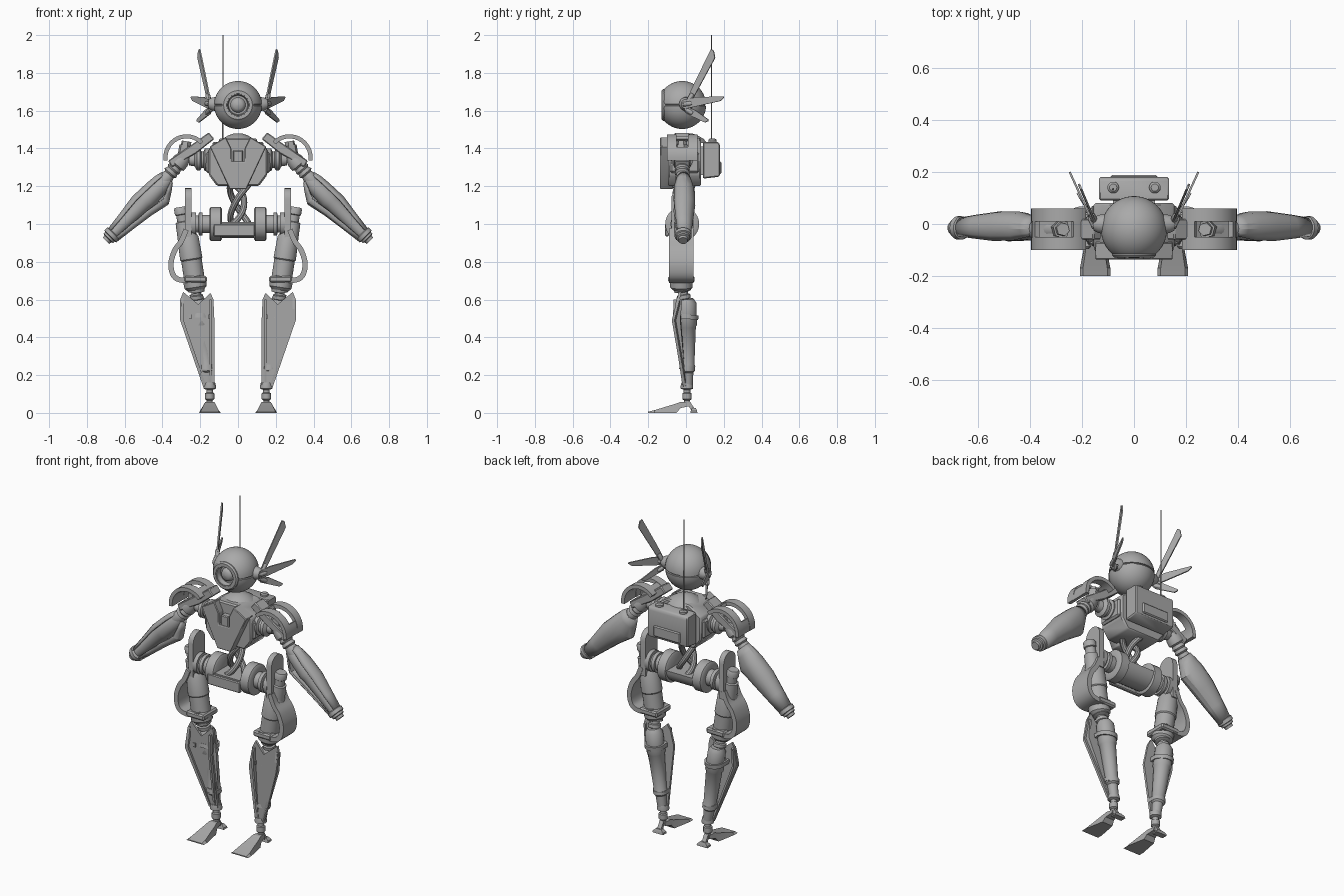
import bpy, bmesh, math
from mathutils import Vector, Matrix

if "Cube" in bpy.data.objects:
    bpy.data.objects.remove(bpy.data.objects["Cube"])

grey = bpy.data.materials.new("plain grey")
grey.diffuse_color = (0.4, 0.4, 0.4, 1)
grey.use_nodes = True
grey.node_tree.nodes["Principled BSDF"].inputs["Base Color"].default_value = grey.diffuse_color
XZ = Matrix(((1, 0, 0), (0, 0, 1), (0, 1, 0)))   # outline (x, z), depth y
YZ = Matrix(((0, 0, 1), (1, 0, 0), (0, 1, 0)))   # outline (y, z), depth x
XY = Matrix.Identity(3)


def finish(name, bm, mirror=False, bevel=0, angle=35, thick=0):
    bmesh.ops.recalc_face_normals(bm, faces=bm.faces)
    if bevel:
        bmesh.ops.bevel(bm, geom=bm.edges[:], offset=bevel, segments=1, affect='EDGES')
    me = bpy.data.meshes.new(name)
    bm.to_mesh(me)
    bm.free()
    me.materials.append(grey)
    me.shade_smooth()
    me.set_sharp_from_angle(angle=math.radians(angle))
    ob = bpy.data.objects.new(name, me)
    bpy.context.collection.objects.link(ob)
    if thick:
        mod = ob.modifiers.new("thickness", 'SOLIDIFY')
        mod.thickness, mod.offset = thick, 0
    if mirror:
        ob.modifiers.new("mirror", 'MIRROR')
    return ob


def skin(name, rings, closed=True, **kw):
    """Join rings of points with quads; cap the ends when closed."""
    bm = bmesh.new()
    vs = [[bm.verts.new(p) for p in r] for r in rings]
    n = len(rings[0])
    for a, b in zip(vs, vs[1:]):
        for i in range(n if closed else n - 1):
            j = (i + 1) % n
            bm.faces.new((a[i], a[j], b[j], b[i]))
    if closed:
        bm.faces.new(vs[0])
        bm.faces.new(vs[-1])
    return finish(name, bm, **kw)


def lathe(name, p0, p1, profile, seg=24, **kw):
    """Turn a profile of (fraction along p0-p1, radius)."""
    p0, p1 = Vector(p0), Vector(p1)
    d = p1 - p0
    u = d.orthogonal().normalized()
    v = d.cross(u).normalized()
    angs = [2 * math.pi * (i + .5) / seg for i in range(seg)]
    return skin(name, [[p0 + d * t + (u * math.cos(a) + v * math.sin(a)) * r for a in angs]
                       for t, r in profile], **kw)


def prism(name, outline, lo, hi, m=XZ, origin=(0, 0, 0), **kw):
    o = Vector(origin)
    return skin(name, [[o + m @ Vector((a, b, w)) for a, b in outline] for w in (lo, hi)], **kw)


def box(name, x, y, z, **kw):
    return prism(name, [(x[0], y[0]), (x[1], y[0]), (x[1], y[1]), (x[0], y[1])], z[0], z[1], XY, **kw)


def strip(name, pts, t, y0, y1, **kw):
    """Bent flat band following an x-z path."""
    pts = [Vector(p) for p in pts]
    rings = []
    for i, p in enumerate(pts):
        d = (pts[min(i + 1, len(pts) - 1)] - pts[max(i - 1, 0)]).normalized()
        n = Vector((-d.y, d.x)) * t / 2
        rings.append([((p + n * s).x, y, (p + n * s).y) for s, y in ((1, y0), (1, y1), (-1, y1), (-1, y0))])
    return skin(name, rings, **kw)


def smooth_path(p, steps=5):
    p = [Vector(q) for q in p]
    p = [2 * p[0] - p[1]] + p + [2 * p[-1] - p[-2]]
    out = []
    for a, b, c, d in zip(p, p[1:], p[2:], p[3:]):
        for i in range(steps):
            t = i / steps
            out.append(.5 * (2 * b + (c - a) * t + (2 * a - 5 * b + 4 * c - d) * t * t
                             + (3 * b - a - 3 * c + d) * t ** 3))
    return out + [p[-2]]


# Head: ball with an equator groove and a cut eye socket
arc = [math.radians(a) for a in list(range(-89, -1, 8)) + [-2]]
prof = [(math.sin(a) * .127, math.cos(a) * .127) for a in arc] + [(-.003, .12), (.003, .12)]
prof += [(math.sin(-a) * .127, math.cos(a) * .127) for a in reversed(arc)]
head = lathe("head", (0, -.02, 1.63), (0, -.02, 2.63), prof, 40)
cutter = lathe("socket_cutter", (0, -.09, 1.63), (0, -1.09, 1.63),
               [(0, .055), (.037, .055), (.038, .14), (.1, .14)], 32)
cutter.hide_render = True
cut = head.modifiers.new("socket", 'BOOLEAN')
cut.object, cut.operation = cutter, 'DIFFERENCE'
lathe("eye_ring", (0, -.095, 1.63), (0, -1.095, 1.63),
      [(0, .075), (0, .084), (.026, .084), (.034, .076), (.034, .06), (.005, .05), (0, .05)], 32)
lathe("eye_lens", (0, -.085, 1.63), (0, -1.085, 1.63),
      [(0, .05), (.012, .05), (.012, .04), (.026, .034), (.034, .022), (.037, .002)])

# Ear fins and their hubs
lathe("ear_hub", (.095, 0, 1.635), (.155, 0, 1.635), [(0, .04), (.7, .035), (1, .025)], mirror=True)
n = Vector((.9, -.42, 0)).normalized()
fins = (("tall_fin", (.155, .02, 1.66), (.21, .15, 1.915), .028, .042),
        ("middle_fin", (.155, 0, 1.635), (.247, .2, 1.665), .048, .022),
        ("lower_fin", (.15, .01, 1.6), (.215, .115, 1.542), .036, .022))
for name, p0, p1, w0, w1 in fins:
    d = Vector(p1) - Vector(p0)
    L = d.length
    d.normalize()
    w = n.cross(d).normalized()
    m = Matrix((d, w, d.cross(w))).transposed()
    prism(name, [(0, -w0 / 2), (L * .9, -w1 / 2), (L, w1 * .1), (L, w1 / 2), (L * .3, w0 / 2 + .004),
                 (0, w0 / 2)], -.004, .004, m, p0, mirror=True)
    lathe(name + "_socket", Vector(p0) - d * .015, Vector(p0) + d * .035,
          [(0, .013), (.8, .013), (1, .008)], 10, mirror=True)

# Torso
prism("torso", [(-.155, 1.40), (-.075, 1.455), (.075, 1.455), (.155, 1.40), (.155, 1.26), (.11, 1.2),
                (-.11, 1.2), (-.155, 1.26)], -.095, .08, bevel=.008)
prism("chest_plate", [(-.15, 1.41), (-.045, 1.185), (.045, 1.185), (.15, 1.41), (.065, 1.46), (.035, 1.40),
                      (.035, 1.33), (-.035, 1.33), (-.035, 1.40), (-.065, 1.46)], -.137, -.07, bevel=.004)
box("chest_latch", (-.026, .026), (-.13, -.08), (1.325, 1.39), bevel=.005)
box("side_panel", (.12, .17), (-.085, .07), (1.27, 1.38), bevel=.01, mirror=True)
lathe("neck_dome", (0, .01, 1.43), (0, .01, 1.48), [(0, .1), (.4, .085), (.8, .05), (1, .02)])

# Backpack
prism("backpack", [(.09, 1.24), (.175, 1.25), (.18, 1.26), (.18, 1.42), (.17, 1.435), (.09, 1.435)],
      -.134, .134, YZ, bevel=.006)
box("backpack_panel", (-.09, .09), (.17, .188), (1.265, 1.33), bevel=.006)
box("backpack_mount", (-.08, .08), (.06, .1), (1.26, 1.41))
lathe("backpack_knob", (.08, .14, 1.43), (.08, .14, 1.452), [(0, .022), (.7, .022), (1, .014)], mirror=True)
lathe("aerial", (-.08, .135, 1.44), (-.08, .135, 2.0), [(0, .004), (1, .0025)], 8)

# Shoulders
lathe("shoulder_joint", (.14, -.02, 1.34), (.26, -.02, 1.34),
      [(0, .06), (.3, .06), (.35, .045), (.45, .045), (.5, .056), (.65, .056), (.75, .035), (1, .03)], mirror=True)
prism("shoulder_slab", [(.125, 1.45), (.155, 1.485), (.245, 1.42), (.37, 1.335), (.35, 1.30), (.22, 1.375)],
      -.06, .02, bevel=.005, mirror=True)
arch = [(.272 + .112 * math.cos(a), 1.352 + .112 * math.sin(a)) for a in
        [math.radians(-8 + 9 * i) for i in range(17)]]
for name, y0, y1 in (("arch_front", -.1, -.05), ("arch_back", .01, .06)):
    strip(name, arch, .022, y0, y1, mirror=True)
for name, part in (("arch_outer_bridge", arch[:5]), ("arch_inner_bridge", arch[-4:])):
    strip(name, part, .018, -.055, .015, mirror=True)
lathe("shoulder_bolt", (.29, -.02, 1.33), (.272, -.02, 1.438),
      [(0, .036), (.8, .036), (.8, .028), (1, .026)], 6, mirror=True)
lathe("elbow", (.28, -.02, 1.36), (.40, -.02, 1.22),
      [(0, .035), (.2, .045), (.35, .045), (.4, .033), (.5, .04), (.55, .033), (.65, .04), (.7, .03),
       (.8, .036), (1, .034)], mirror=True)

# Forearm: inner core, open-fronted armour shell and wrist
A, B = Vector((.37, -.015, 1.24)), Vector((.685, -.015, .925))
lathe("forearm_core", A, B, [(0, .035), (.1, .045), (.35, .052), (.4, .046), (.75, .036), (1, .03)], mirror=True)
d, up = (B - A).normalized(), Vector((.707, 0, .707))
rings = []
for t, hi, lo, h in ((0, .045, .03, .035), (.04, .055, .06, .045), (.095, .06, .095, .058),
                     (.2, .064, .072, .06), (.32, .046, .055, .048), (.42, .033, .042, .036)):
    ring = []
    for i in range(13):
        a = math.radians(38 + 284 * i / 12)
        s = math.sin(a)
        ring.append(A + d * t + up * s * (hi if s > 0 else lo) + Vector((0, -math.cos(a) * h, 0)))
    rings.append(ring)
skin("forearm_shell", rings, closed=False, thick=.008, angle=25, mirror=True)
lathe("wrist", A + d * .405, A + d * .465, [(0, .036), (.1, .045), (.45, .045), (.5, .036), (.7, .036),
                                          (.75, .026), (1, .024)], mirror=True)

# Twisted waist cables
for k in range(3):
    cu = bpy.data.curves.new("cable", 'CURVE')
    cu.dimensions, cu.bevel_depth, cu.bevel_resolution, cu.use_fill_caps = '3D', .017, 3, True
    sp = cu.splines.new('POLY')
    sp.points.add(20)
    for i, p in enumerate(sp.points):
        f = i / 20
        a, r = k * 2.094 + f * 4, .032 + .05 * (f - .5) ** 2 * 2
        p.co = (r * math.cos(a), -.02 + r * math.sin(a), 1.0 + .21 * f, 1)
    tmp = bpy.data.objects.new("cable_path", cu)
    bm = bmesh.new()
    bpy.context.collection.objects.link(tmp)
    bm.from_mesh(bpy.data.meshes.new_from_object(tmp))
    bpy.data.objects.remove(tmp)
    finish("waist_cable_%d" % (k + 1), bm)

# Pelvis and hips
half = [(-.02 + .085 * math.cos(a), 1.01 + .085 * math.sin(a)) for a in
        [math.pi + math.pi * i / 14 for i in range(15)]]
prism("pelvis_trough", half, -.14, .14, YZ)
box("pelvis_panel", (-.13, .09), (-.112, -.09), (.935, 1.0), bevel=.005)
lathe("hip_flange", (.085, -.02, 1.0), (.25, -.02, 1.0),
      [(0, .08), (.04, .09), (.36, .09), (.4, .08), (.4, .048), (.62, .048), (.62, .06), (.74, .06),
       (.76, .045), (.84, .045), (.84, .062), (1, .062)], 32, mirror=True)

# Thigh
top = [(-.02 + .058 * math.cos(a), 1.132 + .058 * math.sin(a)) for a in
       [math.pi * i / 10 for i in range(11)]]
plate = prism("hip_plate", [(.038, .92)] + top + [(-.078, .92)], .247, .28, YZ, mirror=True)
lathe("hip_piston", (.305, -.02, 1.09), (.272, -.02, .90),
      [(0, .03), (.05, .036), (.2, .036), (.22, .03), (.4, .03), (.42, .04), (1, .045)], mirror=True)
lathe("thigh", (.268, -.025, .95), (.222, -.025, .65),
      [(0, .045), (.08, .056), (.45, .06), (.47, .055), (.8, .055), (.82, .062), (.95, .06), (1, .045)],
      mirror=True)
strip("thigh_band", smooth_path([(.275, .97), (.30, .91), (.335, .86), (.355, .79), (.34, .725),
                                 (.29, .702), (.20, .715)]), .028, -.09, .04, mirror=True)
box("thigh_cuff", (.165, .285), (-.095, .045), (.69, .725), bevel=.008, mirror=True)

# Knee and shin
lathe("knee", (.222, -.02, .66), (.216, 0, .55),
      [(0, .045), (.15, .045), (.2, .026), (.3, .026), (.33, .036), (.5, .036), (.55, .025), (1, .03)], mirror=True)
lathe("shin", (.215, .005, .605), (.152, .01, .14),
      [(0, .035), (.05, .05), (.3, .052), (.32, .046), (.75, .036), (.77, .04), (.82, .04), (.84, .03), (1, .026)],
      mirror=True)
ob = prism("shin_plate", [(.125, .49), (.13, .6), (.145, .635), (.21, .575), (.29, .64), (.306, .6), (.306, .49),
                          (.185, .14), (.125, .14)], 0, .014, mirror=True)
for v in ob.data.vertices:      # bend the plate: crest at mid height, sides swept back
    x, y, z = v.co
    v.co.y += -.075 + (.06 * (.49 - z) / .35 if z < .49 else .25 * (z - .49))
for name, z, x, r, y in (("upper_clamp", .51, .202, .06, -.06), ("lower_clamp", .24, .166, .042, -.025)):
    lathe(name, (x, .005, z - .012), (x, .008, z + .012), [(0, r), (1, r)], mirror=True)
    for s in (-1, 1):
        c = x + s * (r - .008)
        box(name + "_arm", (c - .007, c + .007), (y, .01), (z - .012, z + .012), mirror=True)
prism("shin_outer_rail", [(-.065, .6), (-.07, .49), (-.02, .15), (.0, .15), (-.035, .49), (-.04, .6)],
      .0, .012, YZ, (.14, 0, 0), mirror=True)
rail = prism("shin_side_rail", [(-.05, .61), (-.07, .49), (-.02, .15), (0, .15), (-.03, .49), (-.02, .6)],
             .288, .3, YZ, mirror=True)
for v in rail.data.vertices:
    v.co.x -= max(0, .49 - v.co.z) * .345

# Ankle and foot
lathe("ankle", (.15, .005, .16), (.15, .005, .035),
      [(0, .03), (.15, .034), (.25, .034), (.3, .018), (.42, .018), (.45, .025), (.7, .025), (.75, .016), (1, .016)],
      16, mirror=True)
secs = ((-.2, 0, .006, .058), (-.168, 0, .014, .058), (-.05, 0, .05, .036), (-.03, .025, .058, .03),
        (.015, .035, .055, .022))
skin("toe_wedge", [[(.149 + s * w, y, z) for s, z in ((-1, lo), (1, lo), (.8, hi), (-.8, hi))]
                   for y, lo, hi, w in secs], mirror=True, angle=20)
prism("heel_strut", [(.0, .06), (.018, .065), (.05, .015), (.03, .01)], .137, .163, YZ, mirror=True)
skin("heel_pad", [[(.149 + a * w, .042 + b * h, z) for a, b in ((-1, -1), (1, -1), (1, 1), (-1, 1))]
                  for z, w, h in ((0, .036, .018), (.01, .034, .017), (.025, .018, .01))], mirror=True)
